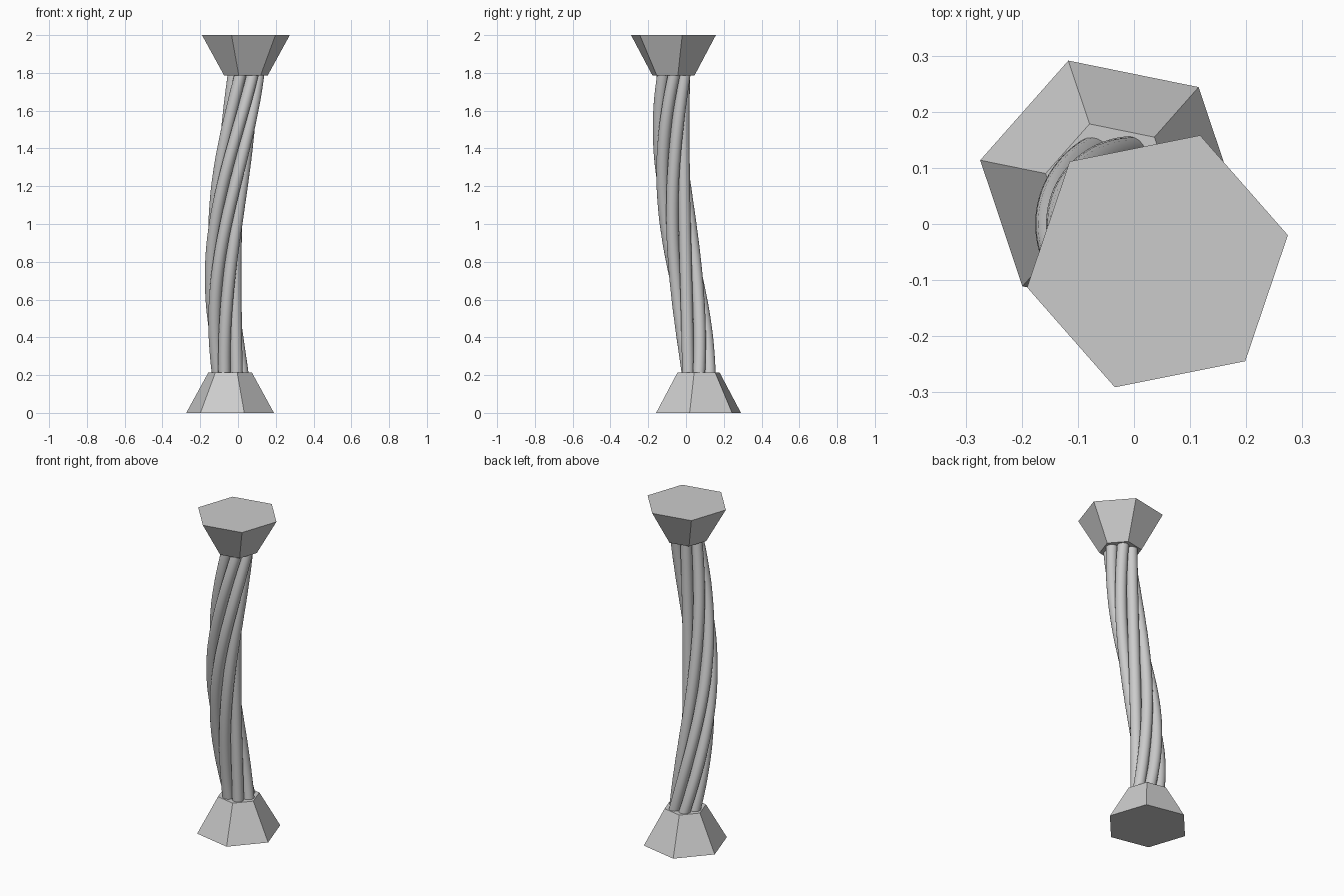
import bpy
import bmesh
from math import sin, cos, radians, tau

if "Cube" in bpy.data.objects:
    bpy.data.objects.remove(bpy.data.objects["Cube"])

CAP_H = 0.213         # height of each end block
OFFSET = 0.0785       # distance of the bundle from the twist axis
START = radians(122.2)
TURN = radians(180)
STRAND_R = 0.0325
STEPS, SIDES = 48, 20

grey = bpy.data.materials.new("plain grey")
grey.use_nodes = True
colour = (0.6, 0.6, 0.6, 1)
grey.diffuse_color = colour
grey.node_tree.nodes["Principled BSDF"].inputs["Base Color"].default_value = colour


def circle(x, y, z, radius, sides, turn=0.0):
    return [(x + radius * cos(turn + tau * i / sides),
             y + radius * sin(turn + tau * i / sides), z) for i in range(sides)]


def loft(name, rings, smooth=False):
    """Skin a stack of equal rings and close both ends."""
    bm = bmesh.new()
    loops = [[bm.verts.new(p) for p in ring] for ring in rings]
    n = len(loops[0])
    for a, b in zip(loops, loops[1:]):
        for i in range(n):
            j = (i + 1) % n
            face = bm.faces.new((a[i], a[j], b[j], b[i]))
            face.smooth = smooth
    bm.faces.new(loops[0][::-1])
    bm.faces.new(loops[-1])
    mesh = bpy.data.meshes.new(name)
    bm.to_mesh(mesh)
    bm.free()
    mesh.materials.append(grey)
    obj = bpy.data.objects.new(name, mesh)
    bpy.context.collection.objects.link(obj)


# Tapered hexagonal end blocks
def end_block(name, angle, turn, levels):
    x, y = OFFSET * cos(angle), OFFSET * sin(angle)
    loft(name, [circle(x, y, z, r, 6, turn) for z, r in levels])


WIDE, NARROW = 0.237, 0.118
end_block("base_block", START, radians(-11.5), [(0, WIDE), (CAP_H, NARROW)])
end_block("top_block", START + TURN, radians(11.3), [(2 - CAP_H, NARROW), (2, WIDE)])


# Seven touching strands, twisted together about the vertical axis
def strand(name, radial, sideways):
    rings = []
    for s in range(STEPS + 1):
        t = s / STEPS
        a = START + TURN * t
        x = radial * cos(a) - sideways * sin(a)
        y = radial * sin(a) + sideways * cos(a)
        z = CAP_H + (2 - 2 * CAP_H) * t
        rings.append(circle(x, y, z, STRAND_R, SIDES, a))
    loft(name, rings, smooth=True)


strand("core_strand", OFFSET, 0)
for k in range(6):
    a = tau * k / 6
    strand(f"outer_strand_{k + 1}", OFFSET + 2 * STRAND_R * cos(a), 2 * STRAND_R * sin(a))
